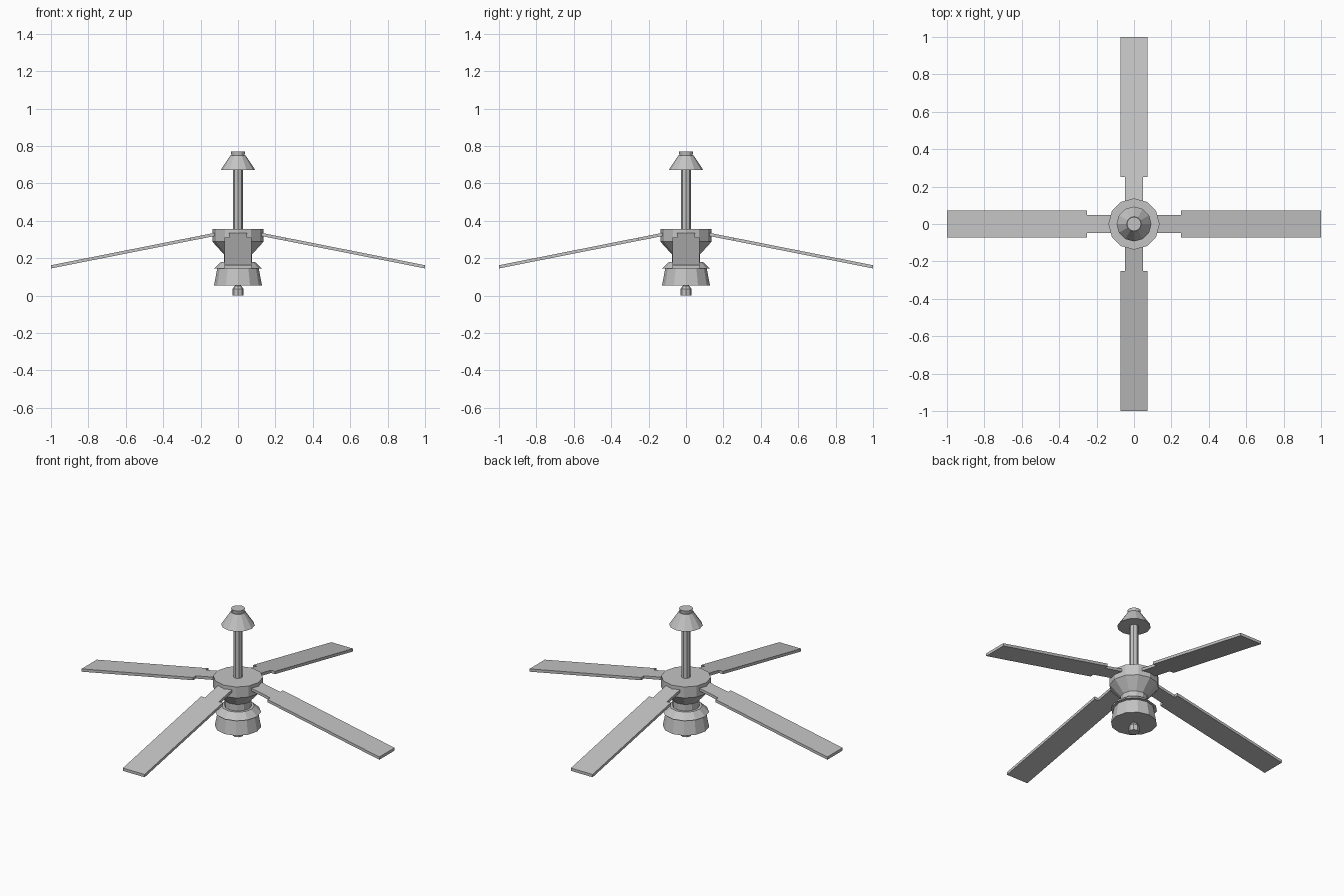
import bpy, bmesh, math
from mathutils import Matrix

cube = bpy.data.objects.get("Cube")
if cube:
    bpy.data.objects.remove(cube, do_unlink=True)

grey = bpy.data.materials.new("plain grey")
grey.use_nodes = True
colour = (0.55, 0.55, 0.55, 1)
grey.diffuse_color = colour
grey.node_tree.nodes["Principled BSDF"].inputs["Base Color"].default_value = colour


def finish(name, bm):
    bmesh.ops.recalc_face_normals(bm, faces=bm.faces)
    mesh = bpy.data.meshes.new(name)
    bm.to_mesh(mesh)
    bm.free()
    mesh.materials.append(grey)
    obj = bpy.data.objects.new(name, mesh)
    bpy.context.collection.objects.link(obj)
    return obj


def turned(name, profile, sides=12):
    """Closed faceted solid from (radius, height) pairs."""
    bm = bmesh.new()
    rings = []
    for r, z in profile:
        angles = [math.tau * i / sides for i in range(sides)]
        rings.append([bm.verts.new((r * math.cos(a), r * math.sin(a), z)) for a in angles])
    for low, high in zip(rings, rings[1:]):
        for i in range(sides):
            j = (i + 1) % sides
            bm.faces.new((low[i], low[j], high[j], high[i]))
    bm.faces.new(rings[0])
    bm.faces.new(rings[-1])
    return finish(name, bm)


# Central column
turned("pull_knob", [(0.03, 0), (0.03, 0.035), (0.017, 0.052), (0.017, 0.06)], 8)
turned("lamp_shade", [(0.128, 0.055), (0.11, 0.15)])
turned("shade_collar", [(0.128, 0.145), (0.09, 0.18)])
turned("neck", [(0.075, 0.17), (0.075, 0.23)])
turned("motor_housing", [(0.075, 0.22), (0.137, 0.288), (0.137, 0.355)])
turned("down_rod", [(0.026, 0.35), (0.026, 0.68)], 8)
turned("ceiling_canopy", [(0.093, 0.67), (0.04, 0.75)])
turned("canopy_cap", [(0.034, 0.745), (0.038, 0.77)])

# Four drooping blades, each with a narrow arm
half_outline = [(0.11, 0.047), (0.25, 0.047), (0.25, 0.073), (1.0, 0.073)]
outline = half_outline + [(x, -y) for x, y in reversed(half_outline)]
for k, side in enumerate(("left", "back", "right", "front")):
    bm = bmesh.new()
    top = [bm.verts.new((x, y, 0.36 - 0.198 * x)) for x, y in outline]
    face = bm.faces.new(top)
    grown = bmesh.ops.extrude_face_region(bm, geom=[face], use_keep_orig=True)
    lower = [v for v in grown["geom"] if isinstance(v, bmesh.types.BMVert)]
    bmesh.ops.translate(bm, verts=lower, vec=(0, 0, -0.017))
    bm.transform(Matrix.Rotation(k * math.pi / 2, 4, "Z"))
    finish(side + "_blade", bm)
